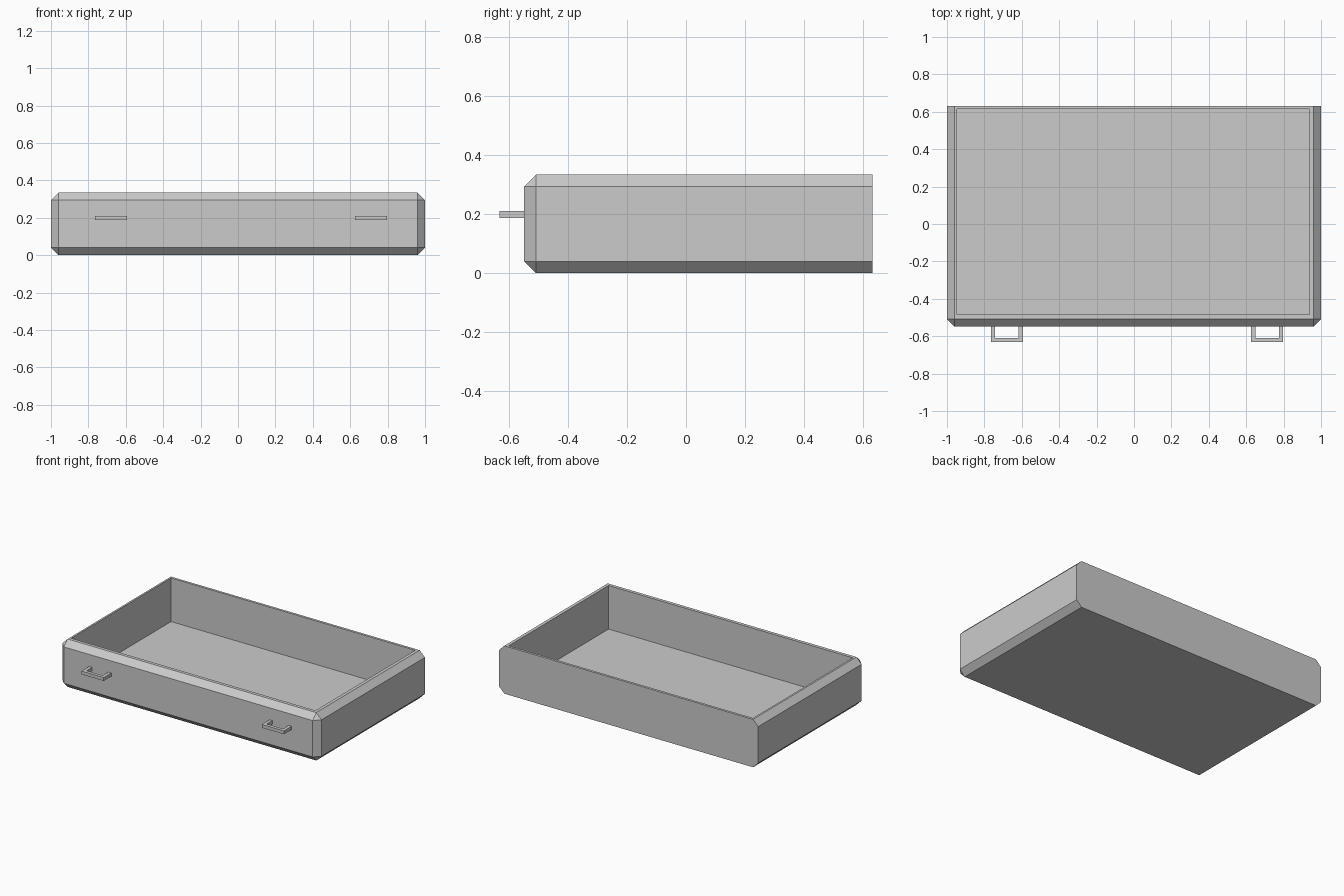
import bpy, bmesh
from mathutils import Vector

if "Cube" in bpy.data.objects:
    bpy.data.objects.remove(bpy.data.objects["Cube"])

FRONT, BACK, HEIGHT, BEVEL = -0.548, 0.632, 0.334, 0.04


def make_object(name, bm):
    bmesh.ops.recalc_face_normals(bm, faces=bm.faces[:])
    mesh = bpy.data.meshes.new(name)
    bm.to_mesh(mesh)
    bm.free()
    obj = bpy.data.objects.new(name, mesh)
    bpy.context.collection.objects.link(obj)
    return obj


# Drawer tray: box chamfered everywhere except around the back panel
bm = bmesh.new()
bmesh.ops.create_cube(bm, size=1)
bmesh.ops.scale(bm, vec=(2, BACK - FRONT, HEIGHT), verts=bm.verts)
bmesh.ops.translate(bm, vec=(0, (FRONT + BACK) / 2, HEIGHT / 2), verts=bm.verts)
edges = [e for e in bm.edges if not all(v.co.y > BACK - 0.001 for v in e.verts)]
bmesh.ops.bevel(bm, geom=edges, offset=BEVEL, offset_type='OFFSET',
                segments=1, profile=0.5, affect='EDGES')

# Hollow interior: inset the top face to the rim, then push the floor down
bm.normal_update()
top = max((f for f in bm.faces if f.normal.z > 0.99), key=lambda f: f.calc_area())
centre = top.calc_center_median()
bmesh.ops.inset_region(bm, faces=[top], thickness=0.015)
for v in top.verts:
    v.co.x = 0.937 if v.co.x > 0 else -0.947
    v.co.y = 0.615 if v.co.y > centre.y else -0.485
ext = bmesh.ops.extrude_discrete_faces(bm, faces=[top])
for v in ext['faces'][0].verts:
    v.co.z = 0.03
make_object("drawer_tray", bm)


# Handles: square-section U-shaped pulls
def make_handle(name, x0, x1):
    t, y0, y1 = 0.023, FRONT, -0.632
    outline = [(x0, y0), (x0, y1), (x1, y1), (x1, y0),
               (x1 - t, y0), (x1 - t, y1 + t), (x0 + t, y1 + t), (x0 + t, y0)]
    bm = bmesh.new()
    face = bm.faces.new([bm.verts.new((x, y, 0.187)) for x, y in outline])
    ext = bmesh.ops.extrude_face_region(bm, geom=[face])
    verts = [g for g in ext['geom'] if isinstance(g, bmesh.types.BMVert)]
    bmesh.ops.translate(bm, vec=Vector((0, 0, t)), verts=verts)
    make_object(name, bm)


for side, x in (("left", -0.765), ("right", 0.626)):
    make_handle(side + "_handle", x, x + 0.171)
